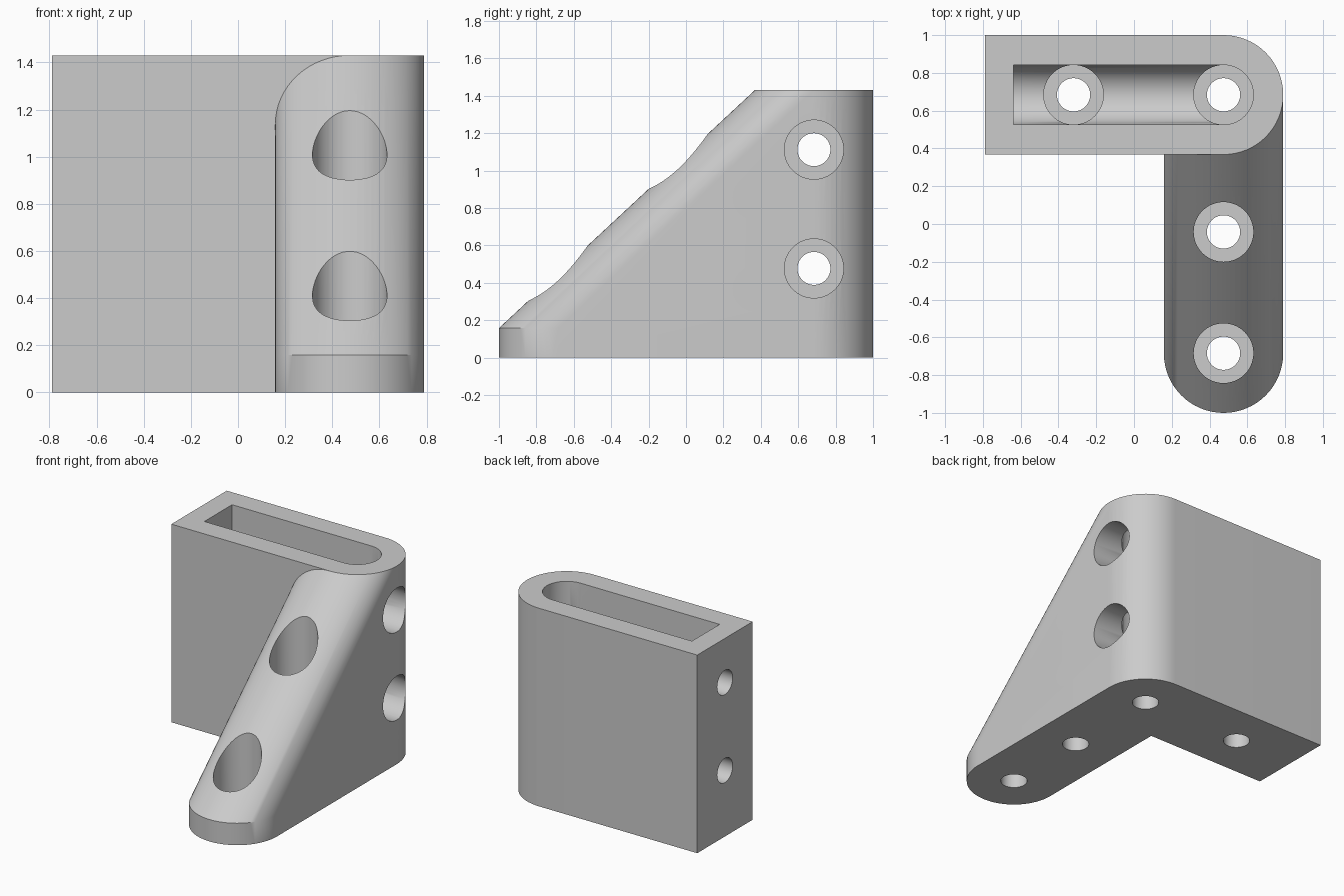
import bpy, bmesh, math
from mathutils import Vector

cube = bpy.data.objects.get("Cube")
if cube:
    bpy.data.objects.remove(cube, do_unlink=True)

W, H, R = 0.79, 1.43, 0.316          # half width, height, end radius
CX, CY = W - R, 1 - R                # corner axis
FLOOR, HEAD, SHAFT = 0.158, 0.158, 0.088
SEG = 64


def ring(centre, radius, axis):
    """Circle of points around a centre, facing the given axis."""
    pts = []
    for i in range(SEG):
        a = math.tau * i / SEG
        c, s = radius * math.cos(a), radius * math.sin(a)
        pts.append(Vector(centre) + Vector((c, s, 0) if axis == "z" else (0, c, s)))
    return pts


def hull(name, pts):
    """Convex solid around the points."""
    bm = bmesh.new()
    for p in pts:
        bm.verts.new(p)
    bmesh.ops.convex_hull(bm, input=bm.verts[:])
    bmesh.ops.dissolve_limit(bm, angle_limit=0.002, verts=bm.verts[:], edges=bm.edges[:])
    bmesh.ops.recalc_face_normals(bm, faces=bm.faces[:])
    mesh = bpy.data.meshes.new(name)
    bm.to_mesh(mesh)
    bm.free()
    obj = bpy.data.objects.new(name, mesh)
    bpy.context.collection.objects.link(obj)
    return obj


def rod(name, start, end, radius, axis):
    return hull(name, ring(start, radius, axis) + ring(end, radius, axis))


def combine(target, tool, operation):
    mod = target.modifiers.new(tool.name, "BOOLEAN")
    mod.operation, mod.solver, mod.object = operation, "EXACT", tool
    tool.hide_render = True
    bpy.context.view_layer.objects.active = target
    bpy.ops.object.modifier_apply(modifier=mod.name)
    bpy.data.objects.remove(tool, do_unlink=True)


# Upright block with a rounded corner, plus the sloping arm
corner = ring((CX, CY, 0), R, "z") + ring((CX, CY, H), R, "z")
ends = [Vector((-W, y, z)) for y in (CY - R, 1) for z in (0, H)]
bracket = hull("corner_bracket", corner + ends)
foot = ring((CX, -CY, 0), R, "z") + ring((CX, -CY, FLOOR), R, "z")
combine(bracket, hull("sloping_arm", corner + foot), "UNION")

# Open slot with a round floor
LOW, HIGH, WALL = 0.477, 1.112, -0.637
slot = []
for x in (WALL, CX):
    slot += ring((x, CY, LOW), HEAD, "x")
    slot += [Vector((x, CY + s * HEAD, H + 0.1)) for s in (-1, 1)]
combine(bracket, hull("slot", slot), "DIFFERENCE")

# Vertical bolt holes with wide head recesses
for x, y in ((-0.32, CY), (CX, CY), (CX, -0.042), (CX, -CY)):
    combine(bracket, rod("head", (x, y, FLOOR), (x, y, H + 0.2), HEAD, "z"), "DIFFERENCE")
    combine(bracket, rod("shaft", (x, y, -0.1), (x, y, FLOOR + 0.1), SHAFT, "z"), "DIFFERENCE")

# Horizontal bolt holes through both ends of the block
for z in (LOW, HIGH):
    combine(bracket, rod("head", (CX - 0.05, CY, z), (W + 0.1, CY, z), HEAD, "x"), "DIFFERENCE")
    combine(bracket, rod("shaft", (-W - 0.1, CY, z), (WALL + 0.1, CY, z), SHAFT, "x"), "DIFFERENCE")

# Plain grey finish
grey = bpy.data.materials.new("light_grey")
grey.use_nodes = True
colour = (0.6, 0.6, 0.6, 1)
grey.diffuse_color = colour
grey.node_tree.nodes["Principled BSDF"].inputs["Base Color"].default_value = colour
bracket.data.materials.clear()
bracket.data.materials.append(grey)
for face in bracket.data.polygons:
    face.material_index = 0

bpy.ops.object.select_all(action="DESELECT")
bracket.select_set(True)
bpy.context.view_layer.objects.active = bracket
bpy.ops.object.shade_smooth_by_angle(angle=math.radians(30))
